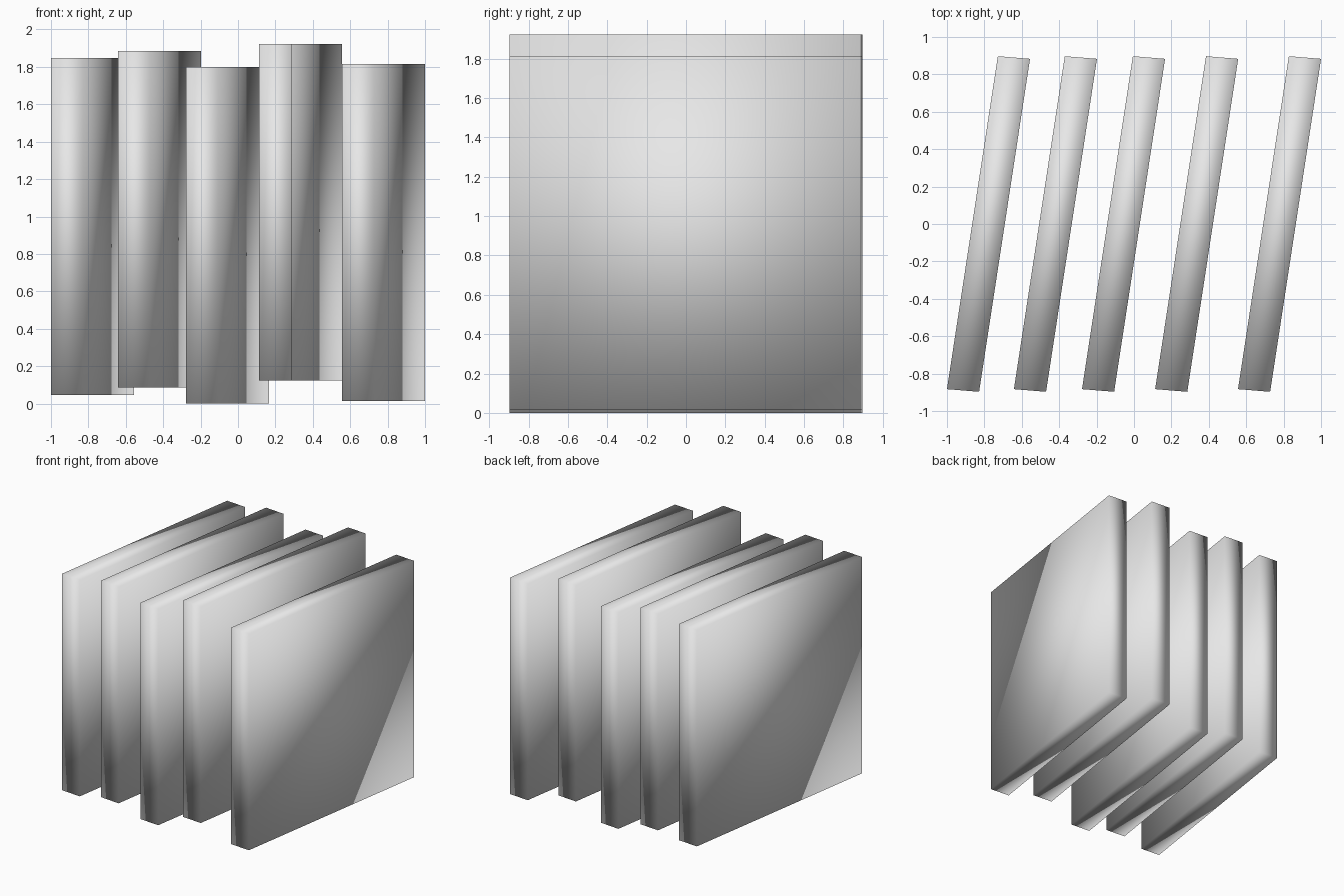
import bpy
import bmesh
from mathutils import Matrix

cube = bpy.data.objects.get("Cube")
if cube:
    bpy.data.objects.remove(cube, do_unlink=True)

# Single plain grey
grey = bpy.data.materials.new("light_grey")
grey.use_nodes = True
colour = (0.8, 0.8, 0.8, 1.0)
grey.diffuse_color = colour
grey.node_tree.nodes["Principled BSDF"].inputs["Base Color"].default_value = colour

HEIGHT = 1.80
# Slightly skewed plan: columns are the thickness, length and height edges
SKEW = Matrix(((0.172, 0.272, 0, 0),
               (-0.014, 1.78, 0, 0),
               (0, 0, HEIGHT, 0),
               (0, 0, 0, 1)))


def make_slab(name, x, base):
    """One thin leaning-plan slab with softly shaded faces."""
    bm = bmesh.new()
    bmesh.ops.create_cube(bm, size=1.0, matrix=SKEW)
    for face in bm.faces:
        face.smooth = True
    mesh = bpy.data.meshes.new(name)
    bm.to_mesh(mesh)
    bm.free()
    mesh.materials.append(grey)
    slab = bpy.data.objects.new(name, mesh)
    slab.location = (x, 0, base + HEIGHT / 2)
    bpy.context.collection.objects.link(slab)


# Row of upright slabs from the model's right to its left: centre x, base height
slabs = [(-0.778, 0.047), (-0.42, 0.085), (-0.056, 0.0), (0.335, 0.123), (0.778, 0.015)]
for i, (x, base) in enumerate(slabs, 1):
    make_slab(f"slab_{i}", x, base)
